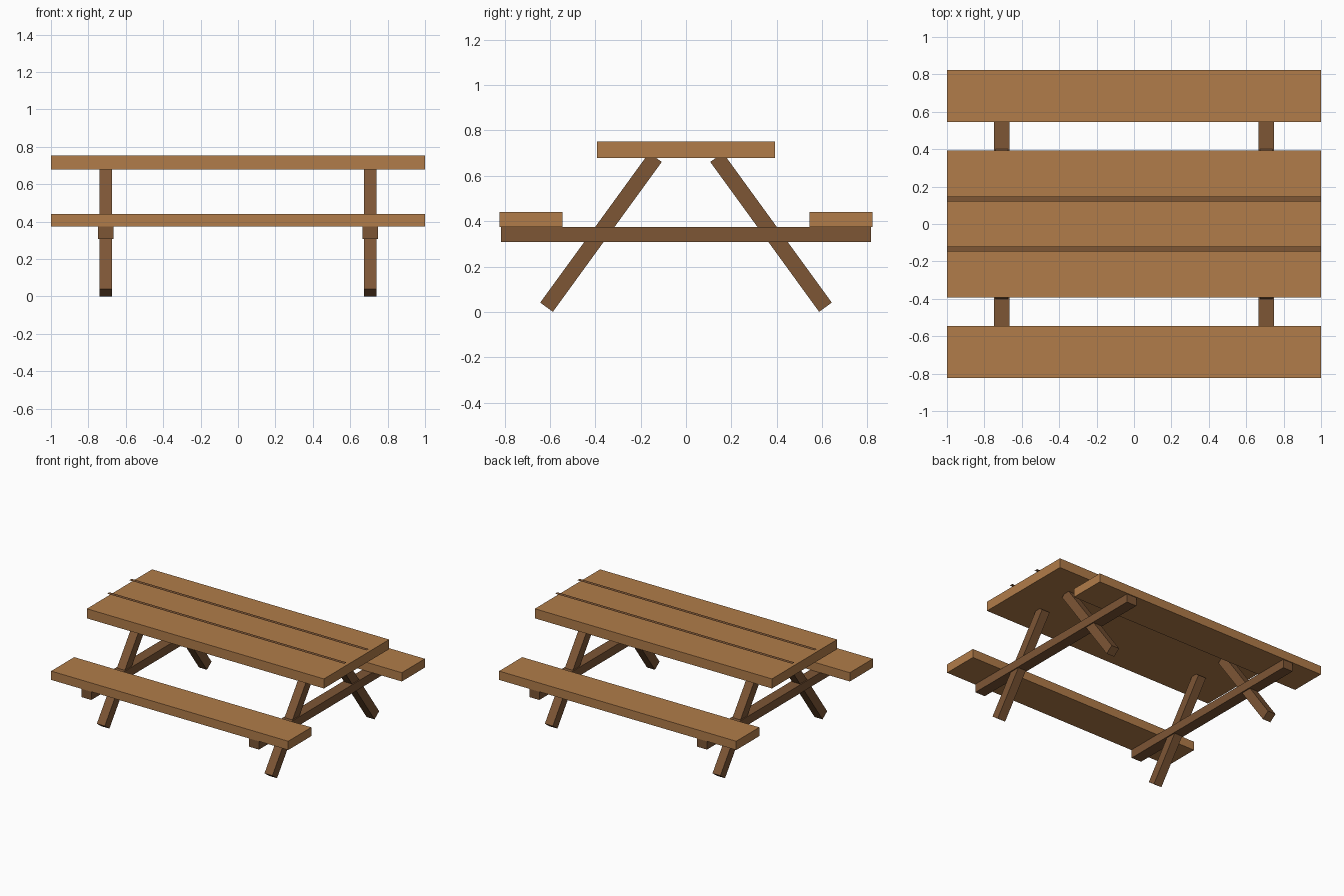
import bpy
import math

cube = bpy.data.objects.get("Cube")
if cube:
    bpy.data.objects.remove(cube, do_unlink=True)


def material(name, color):
    m = bpy.data.materials.new(name)
    m.use_nodes = True
    m.diffuse_color = color
    m.node_tree.nodes["Principled BSDF"].inputs["Base Color"].default_value = color
    return m


light_wood = material("light wood", (0.44, 0.202, 0.067, 1))
dark_wood = material("dark wood", (0.205, 0.093, 0.036, 1))


def finish(obj, name, size, mat):
    obj.name = name
    obj.scale = size
    obj.data.materials.append(mat)
    return obj


def board(name, center, size, mat, tilt=0):
    bpy.ops.mesh.primitive_cube_add(size=1, location=center, rotation=(tilt, 0, 0))
    return finish(bpy.context.object, name, size, mat)


# Table top
board("table_top", (0, 0, 0.716), (2, 0.786, 0.073), light_wood)

for side, y in (("front", -1), ("back", 1)):
    # Bench seats
    board(side + "_seat", (0, y * 0.684, 0.408), (2, 0.278, 0.067), light_wood)
    # Thin dark strips marking the gaps between the planks
    bpy.ops.mesh.primitive_plane_add(size=1, location=(0, y * 0.134, 0.774))
    finish(bpy.context.object, side + "_plank_gap", (2, 0.028, 1), dark_wood)

for end, x in (("right", -0.707), ("left", 0.707)):
    # Cross beam carrying both seats
    board(end + "_cross_beam", (x, 0, 0.341), (0.084, 1.634, 0.065), dark_wood)
    # Splayed legs
    for side, y in (("front", -1), ("back", 1)):
        board(f"{end}_{side}_leg", (x, y * 0.375, 0.351), (0.067, 0.069, 0.817),
              dark_wood, y * math.radians(36))
